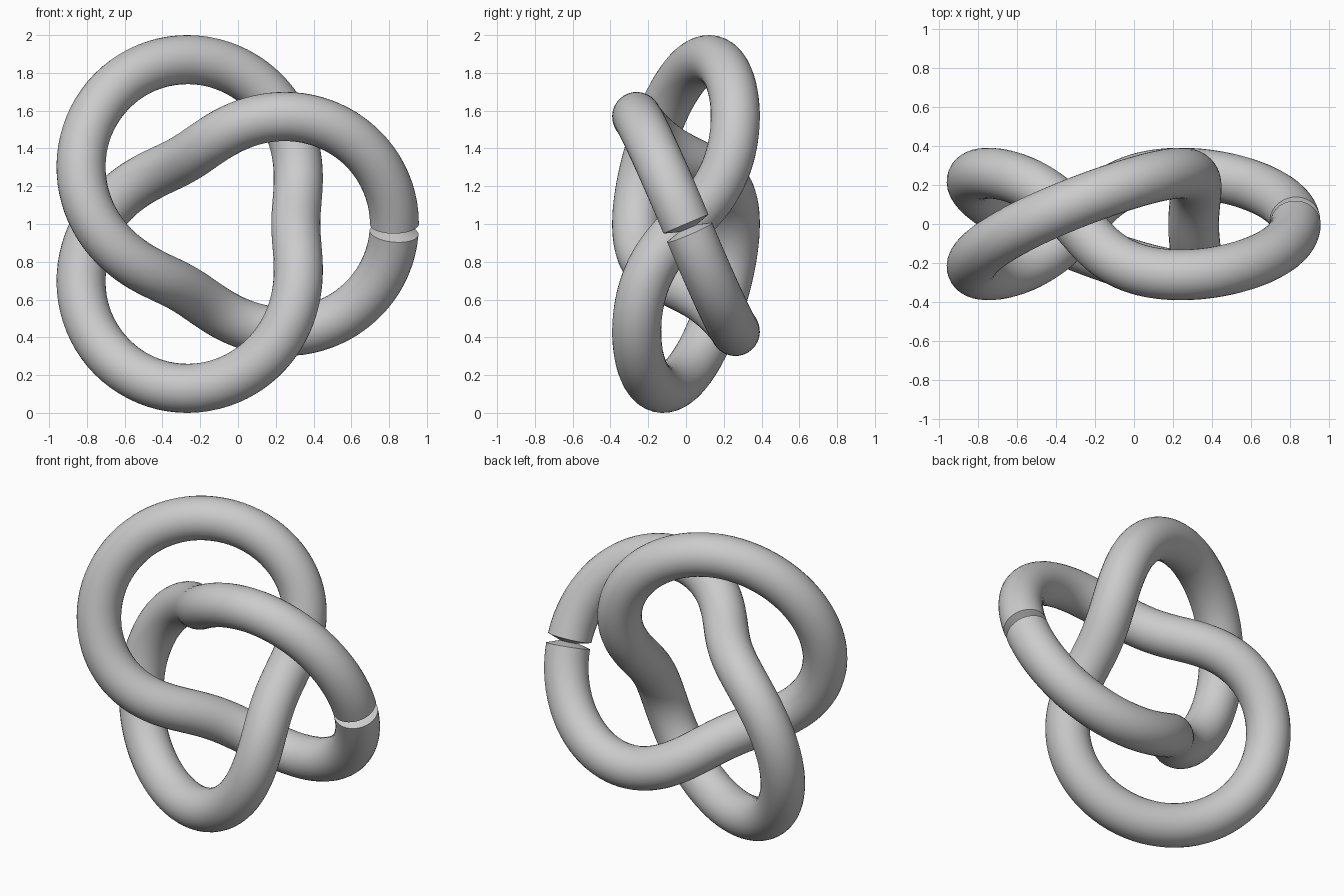
import bpy
from math import sin, cos, pi

cube = bpy.data.objects.get("Cube")
if cube:
    bpy.data.objects.remove(cube, do_unlink=True)

RING, SWING, TUBE = 0.657, 0.261, 0.13   # knot radius, winding radius, tube radius
STEPS = 256
CENTRE_X = -0.09


def knot_point(t):
    """Two-by-three torus knot lying in the xz plane."""
    r = RING + SWING * cos(3 * t)
    return (CENTRE_X + r * cos(2 * t), -SWING * sin(3 * t), 1 + r * sin(2 * t))


# Centre line of the knot, with one pinched point at the seam
step = 2 * pi / STEPS
path = [(knot_point(i * step), 1.0) for i in range(STEPS)]
path.append((knot_point(-step / 2), 0.4))

curve = bpy.data.curves.new("knot_tube", "CURVE")
curve.dimensions = "3D"
curve.twist_mode = "MINIMUM"
curve.bevel_depth = TUBE
curve.bevel_resolution = 14
spline = curve.splines.new("POLY")
spline.points.add(len(path) - 1)
for point, (position, radius) in zip(spline.points, path):
    point.co = (*position, 1)
    point.radius = radius
spline.use_cyclic_u = True

# Round tube swept along the centre line
knot = bpy.data.objects.new("knot_tube", curve)
bpy.context.collection.objects.link(knot)
bpy.ops.object.select_all(action="DESELECT")
knot.select_set(True)
bpy.context.view_layer.objects.active = knot
bpy.ops.object.convert(target="MESH")
bpy.ops.object.shade_smooth_by_angle()
